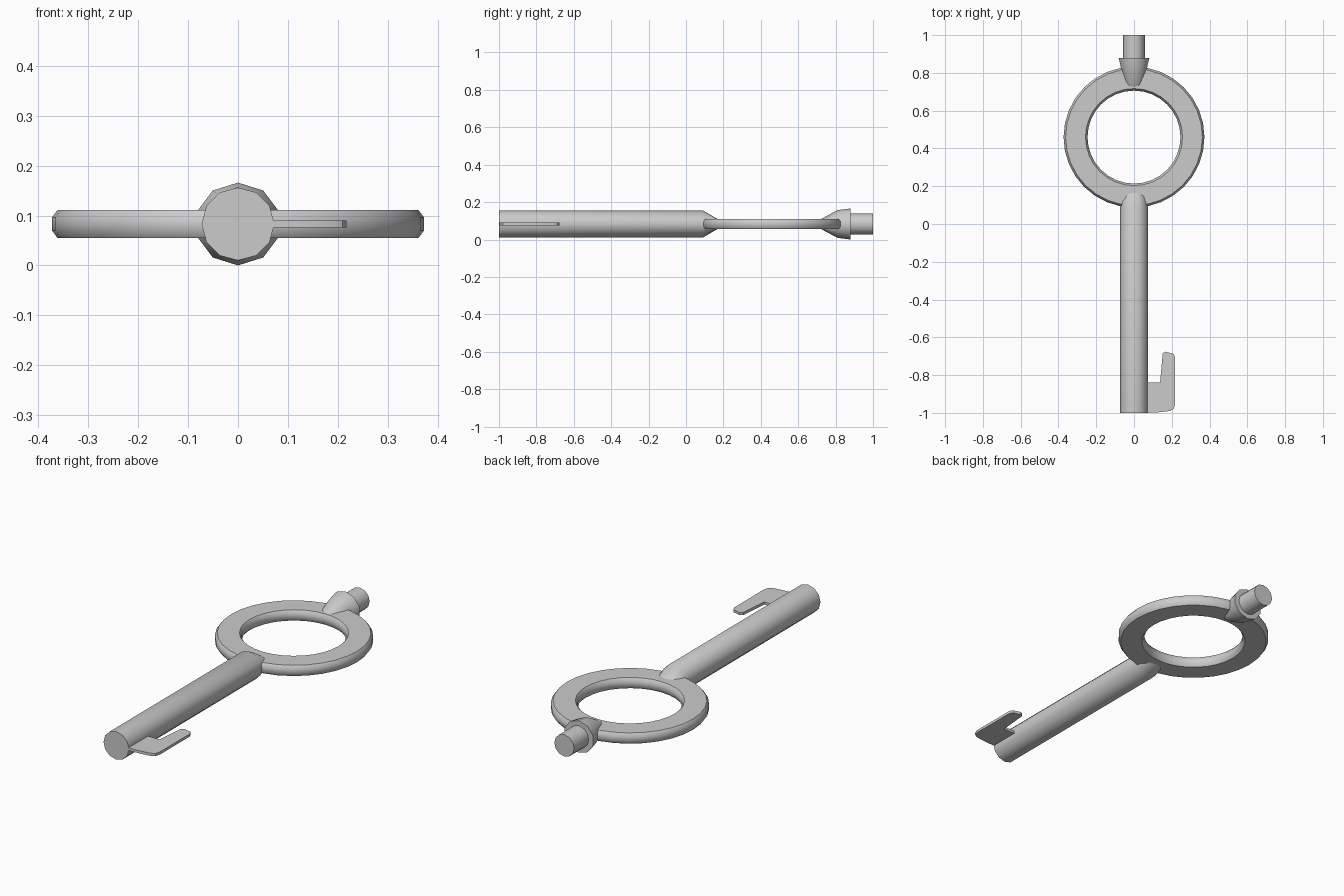
import bpy, bmesh, math

if "Cube" in bpy.data.objects:
    bpy.data.objects.remove(bpy.data.objects["Cube"])

CZ = 0.083          # height of the key's centre plane
RING_Y = 0.46       # centre of the ring handle


def finish(bm, name, angle=40):
    bmesh.ops.recalc_face_normals(bm, faces=bm.faces)
    me = bpy.data.meshes.new(name)
    bm.to_mesh(me)
    bm.free()
    ob = bpy.data.objects.new(name, me)
    bpy.context.collection.objects.link(ob)
    bpy.ops.object.select_all(action='DESELECT')
    ob.select_set(True)
    bpy.context.view_layer.objects.active = ob
    bpy.ops.object.shade_smooth_by_angle(angle=math.radians(angle))
    return ob


def bridge(bm, a, b):
    n = len(a)
    for i in range(n):
        j = (i + 1) % n
        bm.faces.new((a[i], a[j], b[j], b[i]))


def rod(name, sides, sections):
    """Loft along y; each section is (y, half width, half height)."""
    bm = bmesh.new()
    loops = []
    for y, rx, rz in sections:
        angles = [2 * math.pi * i / sides for i in range(sides)]
        loops.append([bm.verts.new((rx * math.sin(t), y, CZ + rz * math.cos(t))) for t in angles])
    for a, b in zip(loops, loops[1:]):
        bridge(bm, a, b)
    bm.faces.new(loops[0])
    bm.faces.new(loops[-1])
    return finish(bm, name)


def ring(name, profile, segments):
    """Revolve a closed (radius, height) profile around the ring centre."""
    bm = bmesh.new()
    loops = []
    for i in range(segments):
        t = 2 * math.pi * i / segments
        loops.append([bm.verts.new((r * math.cos(t), RING_Y + r * math.sin(t), CZ + h))
                      for r, h in profile])
    for i in range(segments):
        bridge(bm, loops[i], loops[(i + 1) % segments])
    return finish(bm, name)


def plate(name, outline, thickness):
    bm = bmesh.new()
    low, high = [[bm.verts.new((x, y, CZ + s * thickness / 2)) for x, y in outline] for s in (-1, 1)]
    bridge(bm, low, high)
    bm.faces.new(low)
    bm.faces.new(high)
    return finish(bm, name, 30)


# Shaft, flattened where it runs into the ring
rod("shaft", 12, [(-1.0, 0.073, 0.073), (0.09, 0.073, 0.073), (0.17, 0.066, 0.026)])

# Ring handle with chamfered inner and outer rims
half = [(0.257, 0.028), (0.362, 0.028), (0.373, 0.013)]
profile = half + [(r, -h) for r, h in reversed(half)] + [(0.246, -0.013), (0.246, 0.013)]
ring("ring_handle", profile, 32)

# Flared collar and end pin
rod("collar", 10, [(0.72, 0.045, 0.026), (0.81, 0.068, 0.074), (0.88, 0.086, 0.083)])
rod("end_pin", 12, [(0.86, 0.057, 0.057), (1.0, 0.057, 0.057)])

# Hooked key bit
plate("key_bit", [(0.05, -1.0), (0.12, -0.998), (0.19, -0.99), (0.21, -0.978), (0.218, -0.955),
                  (0.218, -0.705), (0.208, -0.687), (0.165, -0.676), (0.152, -0.685),
                  (0.138, -0.84), (0.05, -0.84)], 0.014)
